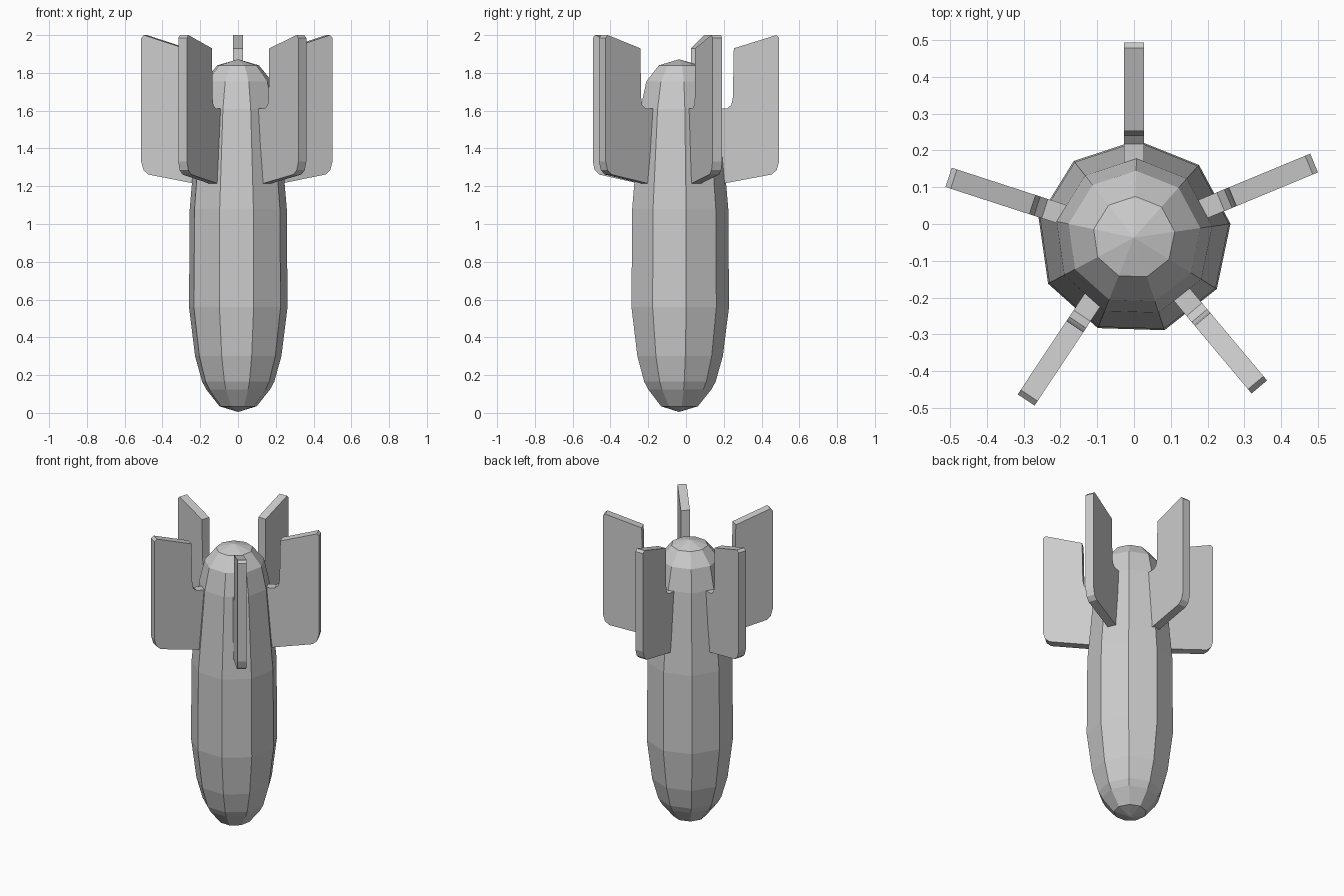
import bpy, bmesh
from math import sin, cos, radians
from mathutils import Matrix

cube = bpy.data.objects.get("Cube")
if cube:
    bpy.data.objects.remove(cube, do_unlink=True)

grey = bpy.data.materials.new("plain grey")
grey.use_nodes = True
grey.diffuse_color = (0.6, 0.6, 0.6, 1)
grey.node_tree.nodes["Principled BSDF"].inputs["Base Color"].default_value = (0.6, 0.6, 0.6, 1)

AXIS_Y = -0.037


def finish(name, bm):
    bmesh.ops.recalc_face_normals(bm, faces=bm.faces)
    mesh = bpy.data.meshes.new(name)
    bm.to_mesh(mesh)
    bm.free()
    mesh.materials.append(grey)
    obj = bpy.data.objects.new(name, mesh)
    bpy.context.collection.objects.link(obj)
    return obj


# Nine-sided body: rings of (radius, height) between two pointed ends
rings = [(0.1, 0.035), (0.172, 0.125), (0.194, 0.165), (0.232, 0.3), (0.265, 0.56),
         (0.261, 1.08), (0.215, 1.61), (0.182, 1.755), (0.112, 1.84)]
SIDES = 9
bm = bmesh.new()
loops = []
for r, z in rings:
    angles = [radians(8.2 + i * 360 / SIDES) for i in range(SIDES)]
    loops.append([bm.verts.new((r * cos(a), r * sin(a), z)) for a in angles])
for low, high in zip(loops, loops[1:]):
    for i in range(SIDES):
        j = (i + 1) % SIDES
        bm.faces.new((low[i], low[j], high[j], high[i]))
for ring, z in ((loops[0], 0.005), (loops[-1], 1.872)):
    tip = bm.verts.new((0, 0, z))
    for i in range(SIDES):
        bm.faces.new((ring[i], ring[(i + 1) % SIDES], tip))
body = finish("body", bm)
body.location.y = AXIS_Y

# Tail fins: one outline of (radius, height), extruded and turned about the axis
outline = [(0.24, 1.215), (0.49, 1.262), (0.517, 1.285), (0.53, 1.33), (0.53, 1.985),
           (0.515, 2.0), (0.29, 1.93), (0.285, 1.67), (0.277, 1.63), (0.255, 1.612), (0.195, 1.61)]
THICK = 0.055
fins = {"back_fin": 90, "left_fin": 22.5, "right_fin": 162,
        "front_right_fin": 236.4, "front_left_fin": -50}
for name, angle in fins.items():
    bm = bmesh.new()
    face = bm.faces.new([bm.verts.new((r, -THICK / 2, z)) for r, z in outline])
    side = bmesh.ops.extrude_face_region(bm, geom=[face])["geom"]
    bmesh.ops.translate(bm, vec=(0, THICK, 0),
                        verts=[v for v in side if isinstance(v, bmesh.types.BMVert)])
    bmesh.ops.rotate(bm, verts=bm.verts, matrix=Matrix.Rotation(radians(angle), 3, 'Z'))
    fin = finish(name, bm)
    fin.location.y = AXIS_Y
